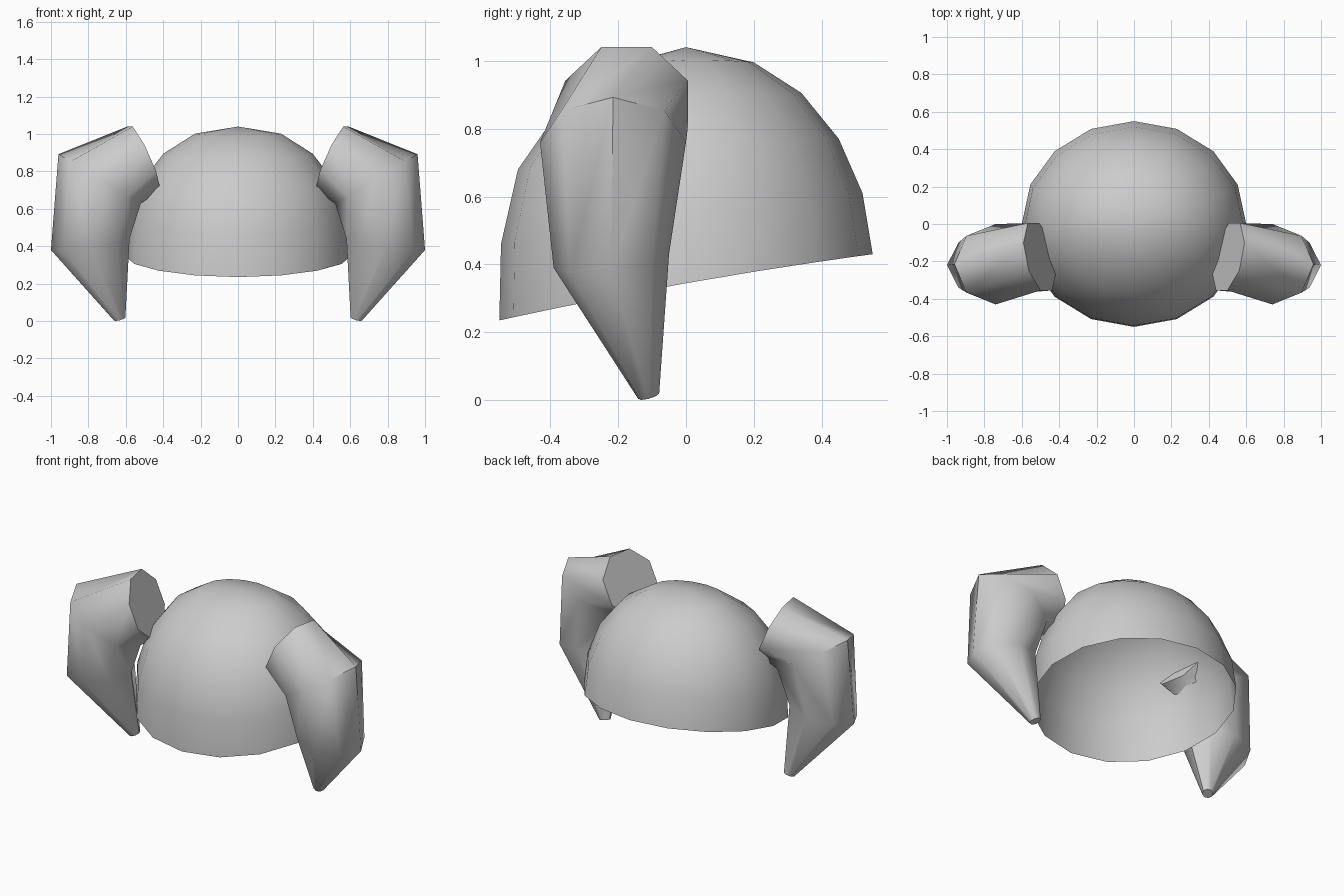
import bpy, bmesh, math
from mathutils import Vector

if "Cube" in bpy.data.objects:
    bpy.data.objects.remove(bpy.data.objects["Cube"])


def finish(bm, name, angle):
    bmesh.ops.recalc_face_normals(bm, faces=bm.faces[:])
    me = bpy.data.meshes.new(name)
    bm.to_mesh(me)
    bm.free()
    ob = bpy.data.objects.new(name, me)
    bpy.context.collection.objects.link(ob)
    bpy.ops.object.select_all(action='DESELECT')
    ob.select_set(True)
    bpy.context.view_layer.objects.active = ob
    bpy.ops.object.shade_smooth_by_angle(angle=math.radians(angle))
    return ob


def bridge(bm, a, b):
    n = len(a)
    for i in range(n):
        j = (i + 1) % n
        bm.faces.new((a[i], a[j], b[j], b[i]))


# Dome: open shell, rings tilt lower towards the front
# each ring: half width x, back y, back z, front y, front z
RINGS = [
    (0.23, 0.20, 0.995, -0.20, 0.985),
    (0.40, 0.34, 0.905, -0.37, 0.86),
    (0.52, 0.45, 0.77, -0.495, 0.68),
    (0.585, 0.52, 0.61, -0.545, 0.46),
    (0.60, 0.55, 0.43, -0.55, 0.235),
]
SIDES = 16
bm = bmesh.new()
rows = []
for w, yb, zb, yf, zf in RINGS:
    row = []
    for i in range(SIDES):
        a = 2 * math.pi * i / SIDES
        c, s = math.cos(a), math.sin(a)
        row.append(bm.verts.new((w * s,
                                 (yb + yf) / 2 + (yb - yf) / 2 * c,
                                 (zb + zf) / 2 + (zb - zf) / 2 * c + 0.012 * s * s)))
    rows.append(row)
top = bm.verts.new((0, 0, 1.04))
for i in range(SIDES):
    bm.faces.new((top, rows[0][i], rows[0][(i + 1) % SIDES]))
for a, b in zip(rows, rows[1:]):
    bridge(bm, a, b)
finish(bm, "helmet_dome", 60)

# Horns: octagonal sections (centre, two half axes, start angle)
SECTIONS = [
    ((0.503, -0.175, 0.872), (0.037, 0.195, 0), (0.08, 0, 0.182), -22.5),
    ((0.74, -0.215, 0.76), (0, 0.215, 0), (0.22, 0, 0.132), 0),
    ((0.79, -0.22, 0.41), (0, 0.17, 0.02), (0.21, 0, -0.03), 0),
    ((0.633, -0.11, 0.012), (0, 0.031, 0.008), (0.031, 0, -0.008), 0),
]


def horn(name, side):
    bm = bmesh.new()
    rows = []
    for centre, u, v, start in SECTIONS:
        row = []
        for i in range(8):
            a = math.radians(start + 45 * i)
            p = Vector(centre) + Vector(u) * math.cos(a) + Vector(v) * math.sin(a)
            row.append(bm.verts.new((p.x * side, p.y, p.z)))
        rows.append(row)
    for a, b in zip(rows, rows[1:]):
        bridge(bm, a, b)
    bm.faces.new(rows[0])
    bm.faces.new(rows[-1])
    return finish(bm, name, 50)


horn("horn_right", 1)
horn("horn_left", -1)
